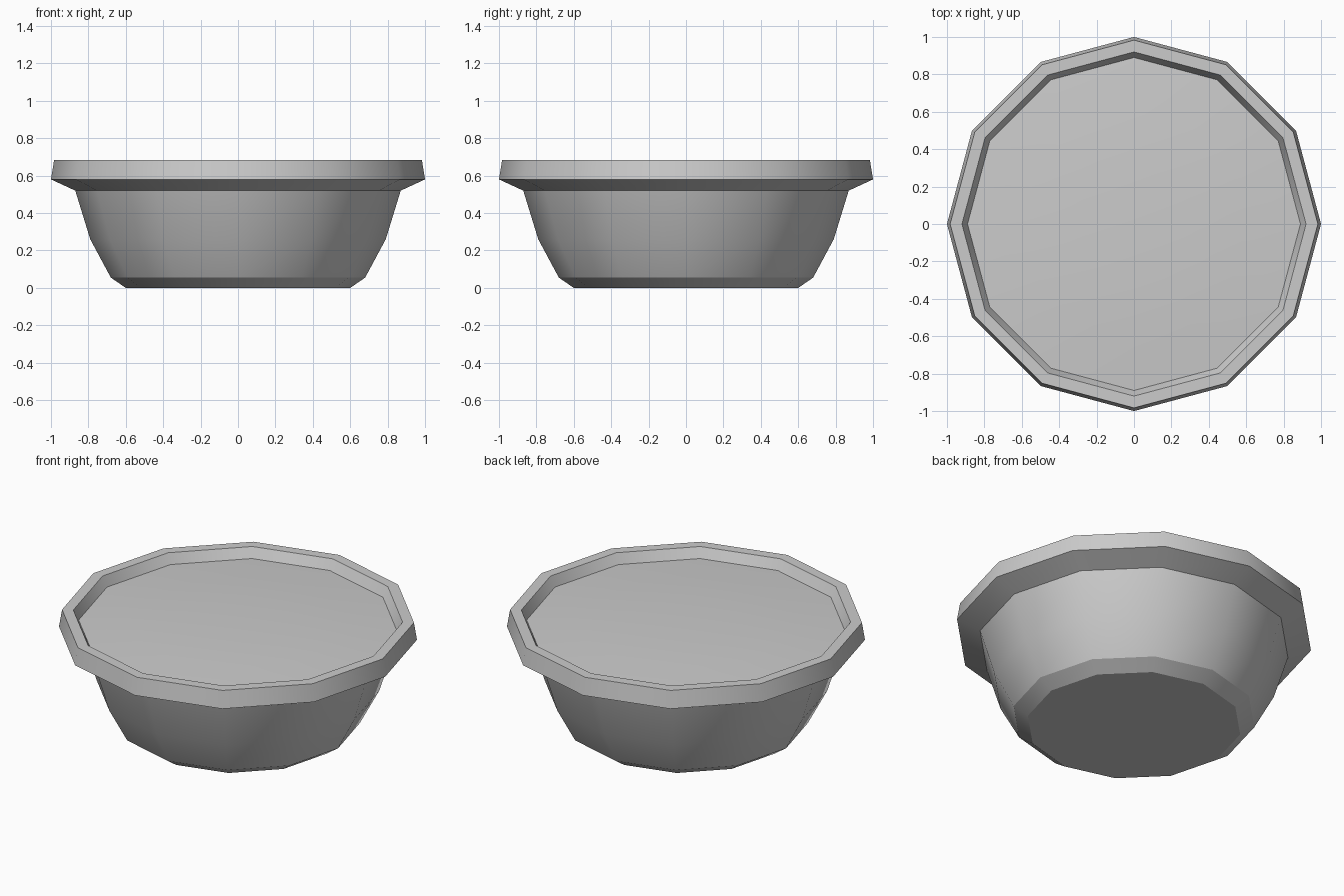
import bpy
import bmesh
from math import cos, sin, tau

SIDES = 12

cube = bpy.data.objects.get("Cube")
if cube:
    bpy.data.objects.remove(cube, do_unlink=True)

grey = bpy.data.materials.new("plain_grey")
grey.use_nodes = True
colour = (0.6, 0.6, 0.6, 1)
grey.diffuse_color = colour
grey.node_tree.nodes["Principled BSDF"].inputs["Base Color"].default_value = colour


def lathe(name, profile, sharp_rings=(), cap_bottom=False, tip=None):
    """Turn (radius, height) points into a smooth twelve-sided part."""
    bm = bmesh.new()
    rings = [[bm.verts.new((r * cos(tau * i / SIDES), r * sin(tau * i / SIDES), z))
              for i in range(SIDES)] for r, z in profile]
    for low, high in zip(rings, rings[1:]):
        for i in range(SIDES):
            j = (i + 1) % SIDES
            bm.faces.new((low[i], low[j], high[j], high[i]))
    if cap_bottom:
        bm.faces.new(rings[0][::-1])
    if tip is not None:
        apex = bm.verts.new((0, 0, tip))
        for i in range(SIDES):
            bm.faces.new((rings[-1][i], rings[-1][(i + 1) % SIDES], apex))
    for face in bm.faces:
        face.smooth = True
    # crisp edges around chosen rings
    for k in sharp_rings:
        for i in range(SIDES):
            bm.edges.get((rings[k][i], rings[k][(i + 1) % SIDES])).smooth = False
    mesh = bpy.data.meshes.new(name)
    bm.to_mesh(mesh)
    bm.free()
    mesh.materials.append(grey)
    obj = bpy.data.objects.new(name, mesh)
    bpy.context.collection.objects.link(obj)
    return obj


# Bowl wall with bevelled foot
lathe("bowl_body", [(0.60, 0), (0.68, 0.055), (0.79, 0.26), (0.87, 0.52)],
      sharp_rings=(0, 1), cap_bottom=True)

# Overhanging rim, from its underside over the lip and down inside
lathe("bowl_rim", [(0.87, 0.52), (1.0, 0.58), (0.983, 0.685), (0.92, 0.685), (0.89, 0.625)],
      sharp_rings=(1, 2, 3))

# Gently domed filling
lathe("filling", [(0.89, 0.625), (0.6, 0.645), (0.3, 0.655)], tip=0.658)
